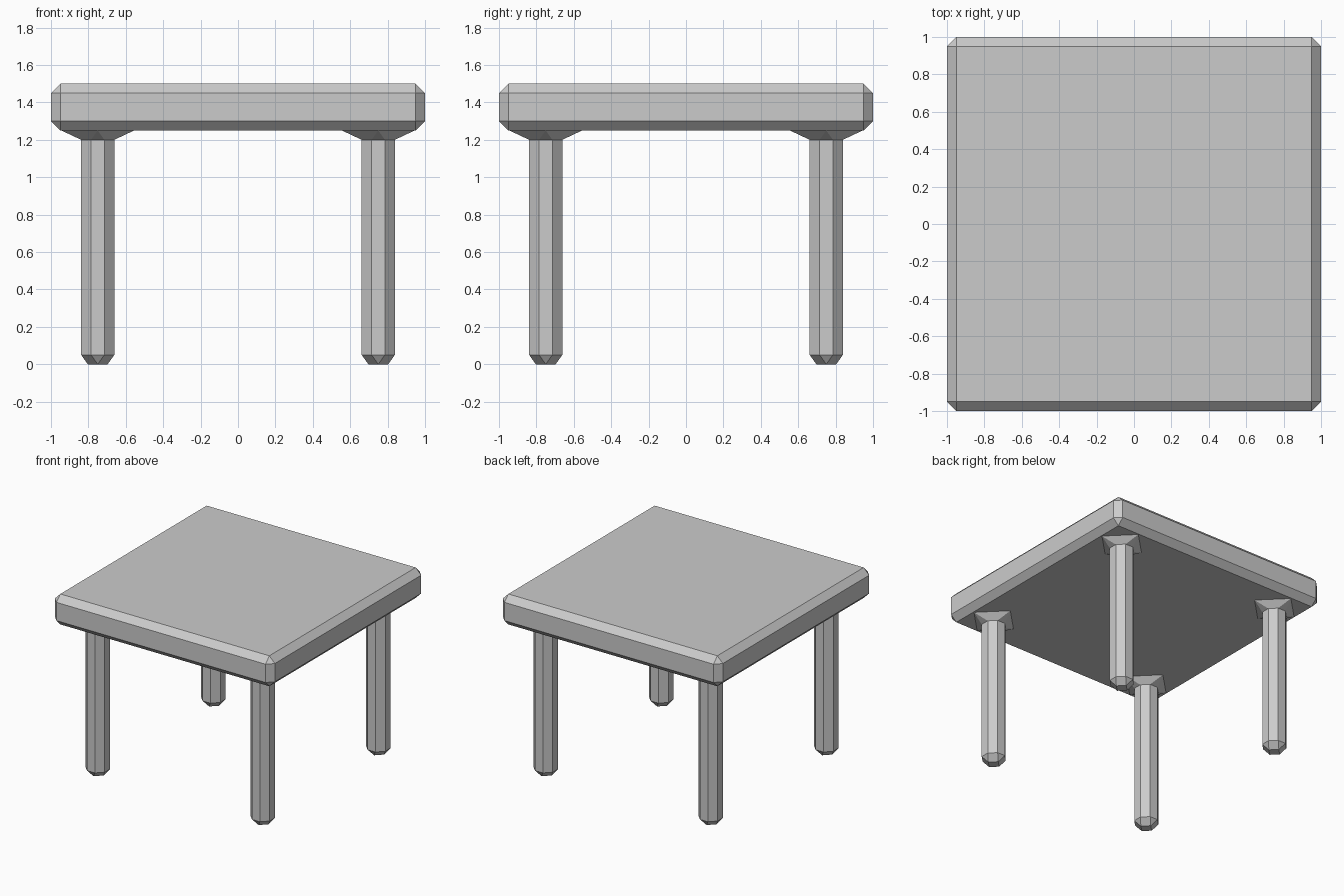
import bpy, bmesh, math
from mathutils import Matrix

if "Cube" in bpy.data.objects:
    bpy.data.objects.remove(bpy.data.objects["Cube"])

BEVEL = 0.05      # chamfer width used everywhere
HALF = 0.0875     # half side of the square leg before chamfering
ROOT2 = math.sqrt(2)


def new_object(name, mesh, location=(0, 0, 0)):
    obj = bpy.data.objects.new(name, mesh)
    obj.location = location
    bpy.context.collection.objects.link(obj)
    return obj


def to_mesh(bm, name):
    bmesh.ops.recalc_face_normals(bm, faces=bm.faces)
    mesh = bpy.data.meshes.new(name)
    bm.to_mesh(mesh)
    bm.free()
    return mesh


# Table top: chamfered slab
bm = bmesh.new()
bmesh.ops.create_cube(bm, size=1, matrix=Matrix.Diagonal((2, 2, 0.25, 1)))
bmesh.ops.bevel(bm, geom=bm.edges[:], offset=BEVEL, segments=1,
                profile=0.5, affect='EDGES')
new_object("table_top", to_mesh(bm, "table_top"), (0, 0, 1.375))

# Leg: square post turned 45 degrees, chamfered edges, flared head
bm = bmesh.new()
turns = [Matrix.Rotation(math.radians(90 * i), 3, 'Z') for i in range(4)]


def square(half, z):
    return [bm.verts.new(t @ Matrix.Translation((half * ROOT2, 0, z)).translation)
            for t in turns]


def octagon(z):
    d, e = (2 * HALF - BEVEL) / ROOT2, BEVEL / ROOT2
    return [[bm.verts.new(t @ Matrix.Translation((d, s * e, z)).translation)
             for s in (-1, 1)] for t in turns]


foot = square(HALF - BEVEL, 0)
low, high = octagon(BEVEL), octagon(1.2)
head = square(HALF + BEVEL, 1.25)
bm.faces.new(foot)
for i in range(4):
    j = (i + 1) % 4
    bm.faces.new((low[i][0], low[i][1], high[i][1], high[i][0]))
    bm.faces.new((low[i][1], low[j][0], high[j][0], high[i][1]))
    for ring, end in ((low, foot), (high, head)):
        bm.faces.new((ring[i][0], ring[i][1], end[i]))
        bm.faces.new((ring[i][1], ring[j][0], end[j], end[i]))
leg_mesh = to_mesh(bm, "leg")

# Four matching legs
for side, y in (("front", -0.75), ("back", 0.75)):
    for hand, x in (("left", -0.75), ("right", 0.75)):
        new_object(f"{side}_{hand}_leg", leg_mesh, (x, y, 0))
